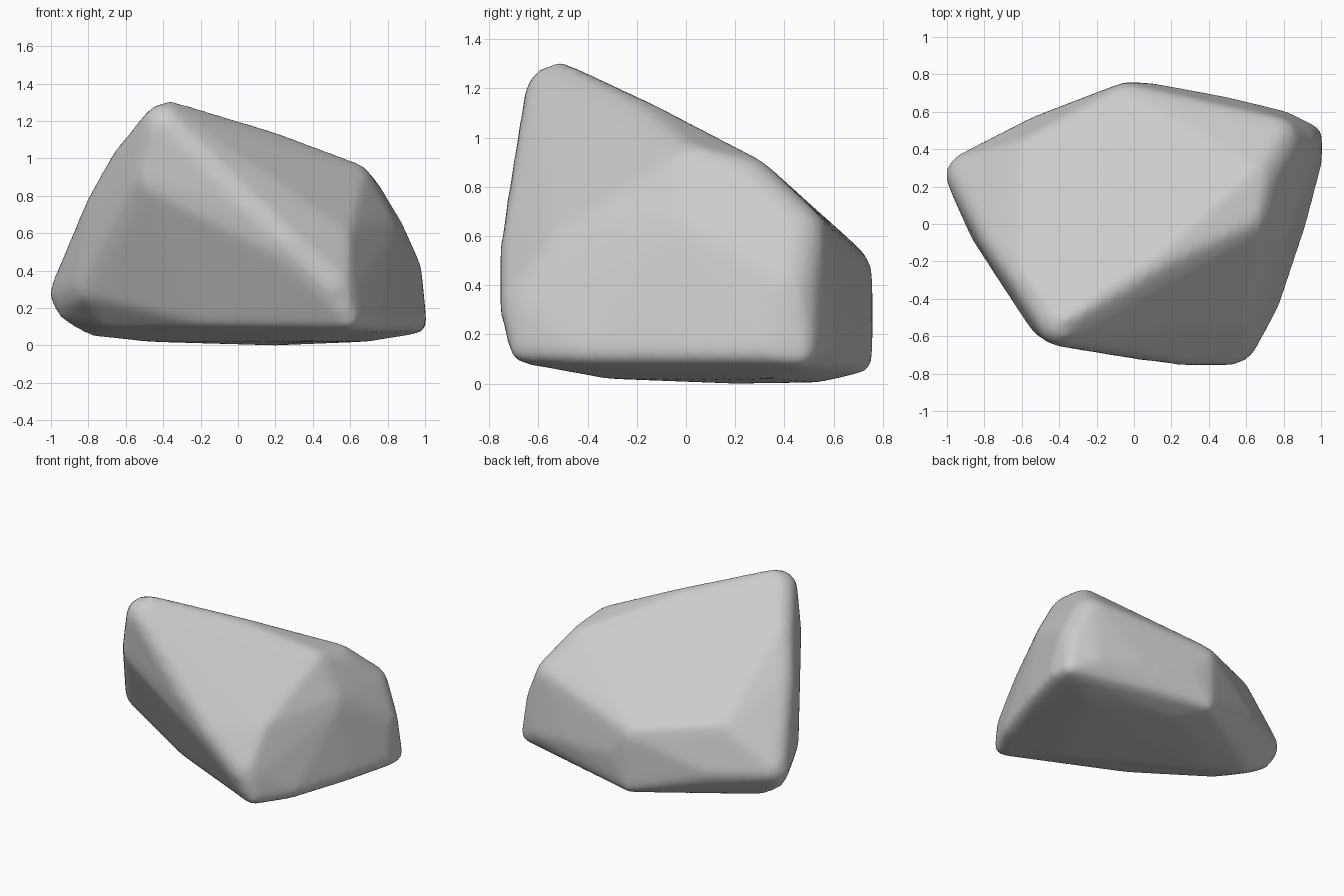
import bpy
import bmesh
from mathutils import Matrix, Vector

default_cube = bpy.data.objects.get("Cube")
if default_cube:
    bpy.data.objects.remove(default_cube, do_unlink=True)

# Centres of the broadly rounded corners of the boulder
broad_corners = {
    "peak": (-.39, -.53, 1.17),
    "front_shoulder": (-.45, -.49, .89),
    "upper_left_edge": (-.56, -.27, .96),
    "left_shoulder": (-.69, -.09, .73),
    "overhang_edge": (-.6, -.26, .64),
    "side_tip": (-.88, .26, .28),
    "side_tip_front": (-.75, -.03, .32),
    "front_ridge": (.04, -.6, .72),
    "front_ridge_low": (.27, -.63, .53),
    "front_foot": (.51, -.63, .31),
    "flank_ridge": (.51, -.47, .54),
    "crest": (.16, -.18, 1.02),
    "upper_corner": (.59, .02, .86),
    "upper_edge": (.64, .24, .8),
    "back_corner": (.76, .45, .6),
    "back_corner_edge": (.86, .42, .38),
    "flank_upper": (.72, .02, .62),
    "back_edge": (-.04, .63, .45),
    "slope_end": (-.56, .35, .52),
    "rear_side_wall": (-.51, .45, .26),
}
# Centres of the tighter corners around the top and base
tight_corners = {
    "peak_tip": (-.36, -.51, 1.25),
    "foot_base": (.59, -.66, .14),
    "back_corner_base": (.95, .47, .12),
    "back_corner_flank": (.95, .34, .13),
    "back_wall": (.79, .55, .2),
    "back_wall_middle": (.5, .62, .25),
    "back_wall_end": (.12, .69, .3),
    "back_edge_base": (-.04, .7, .1),
    "flank_back": (.86, 0, .13),
    "flank_front": (.72, -.42, .13),
    "side_tip_base": (-.9, .25, .18),
    "side_base": (-.78, .25, .11),
    "side_base_front": (-.68, .03, .14),
    "base_front_edge": (-.2, -.31, .15),
    "base_middle": (.2, .2, .06),
    "base_back": (.1, .55, .065),
    "base_corner": (.7, .35, .08),
    "base_side": (-.5, .15, .08),
    "base_front": (.35, -.33, .08),
}


def add_spheres(bm, centres, radius):
    for centre in centres:
        bmesh.ops.create_icosphere(bm, subdivisions=2, radius=radius,
                                   matrix=Matrix.Translation(Vector(centre)))


def make_material(name, value):
    material = bpy.data.materials.new(name)
    material.use_nodes = True
    colour = (value, value, value, 1)
    material.diffuse_color = colour
    shader = material.node_tree.nodes["Principled BSDF"]
    shader.inputs["Base Color"].default_value = colour
    shader.inputs["Roughness"].default_value = .8
    return material


# Small spheres mark the rounded corners
spheres = bmesh.new()
add_spheres(spheres, broad_corners.values(), .13)
add_spheres(spheres, tight_corners.values(), .06)

# Wrap a tight convex skin around them
skin = bmesh.new()
for vert in spheres.verts:
    skin.verts.new(vert.co)
spheres.free()
bmesh.ops.convex_hull(skin, input=list(skin.verts))
loose = [vert for vert in skin.verts if not vert.link_faces]
bmesh.ops.delete(skin, geom=loose, context="VERTS")
bmesh.ops.recalc_face_normals(skin, faces=list(skin.faces))
mesh = bpy.data.meshes.new("boulder")
skin.to_mesh(mesh)
skin.free()

boulder = bpy.data.objects.new("boulder", mesh)
bpy.context.collection.objects.link(boulder)
mesh.materials.append(make_material("stone_grey", .6))

# Even out the skin, then soften the edges between the broad faces
remesh = boulder.modifiers.new("even_skin", "REMESH")
remesh.mode = "VOXEL"
remesh.voxel_size = .025
remesh.use_smooth_shade = True
soften = boulder.modifiers.new("soften", "SMOOTH")
soften.factor = .5
soften.iterations = 10
